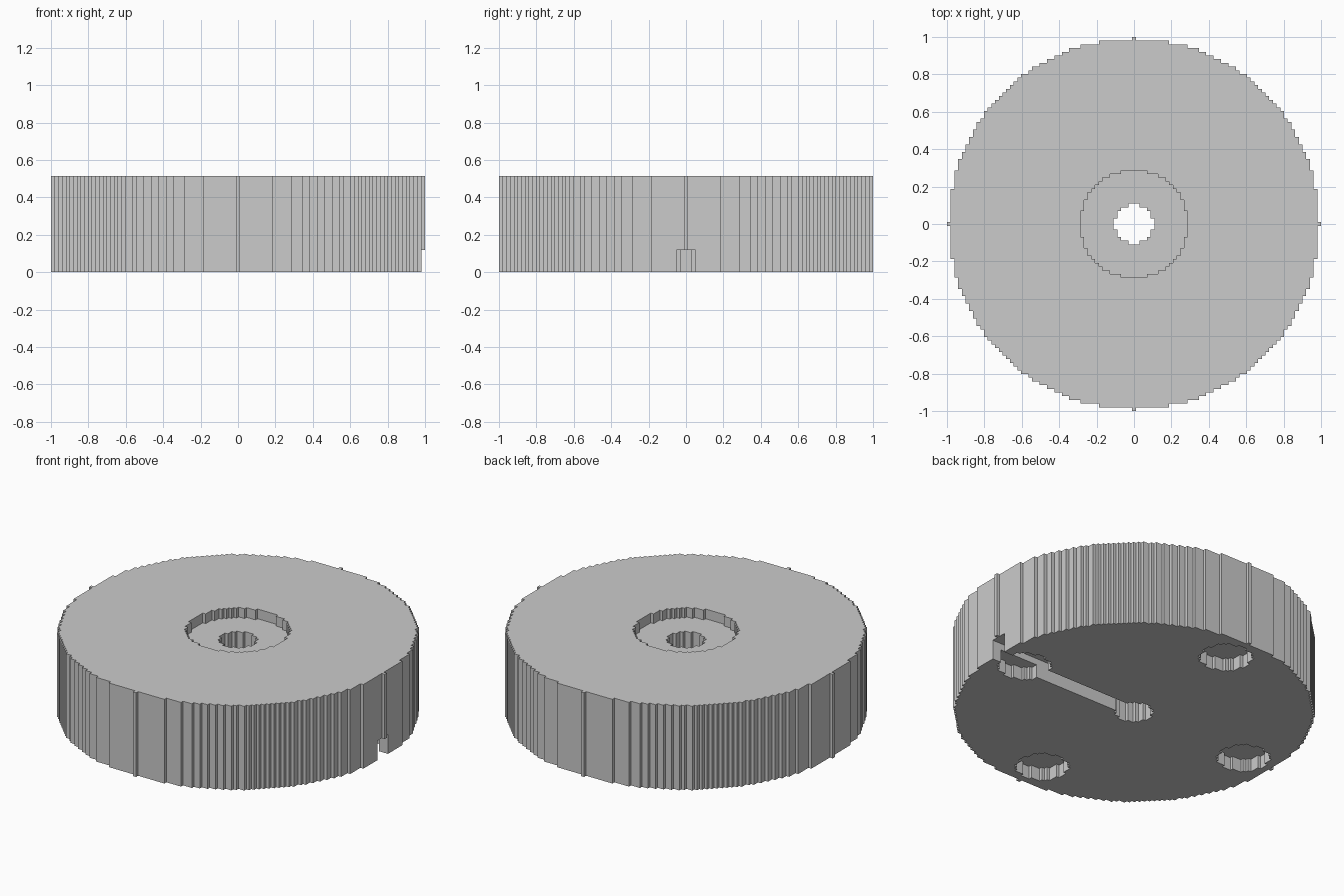
import bpy, bmesh

if "Cube" in bpy.data.objects:
    bpy.data.objects.remove(bpy.data.objects["Cube"], do_unlink=True)

R = 50                       # disc radius in blocks
S = 2 / (2 * R + 1)          # block size
LEVELS = [0, 4, 6, 23, 26]   # foot recess, cable groove, counterbore, top
FEET = [(40, 0), (-40, 0), (0, 40), (0, -40)]


def in_circle(i, j, r2, cx=0, cy=0):
    return (i - cx) ** 2 + (j - cy) ** 2 <= r2


def solid(i, j, k):
    """Whether the block column (i, j) is filled in height band k."""
    if not 0 <= k < len(LEVELS) - 1:
        return False
    if not in_circle(i, j, R * R) or in_circle(i, j, 27):
        return False                                   # rim and central bore
    if k == 3 and in_circle(i, j, 208):
        return False                                   # top counterbore
    if k <= 1 and i >= 0 and abs(j) <= 2:
        return False                                   # groove to the rim
    if k == 0 and any(in_circle(i, j, 52, cx, cy) for cx, cy in FEET):
        return False                                   # foot recesses
    return True


# Exposed faces of every filled column: neighbour direction and its corners
SIDES = {
    (1, 0, 0): [(1, 0, 0), (1, 1, 0), (1, 1, 1), (1, 0, 1)],
    (-1, 0, 0): [(0, 1, 0), (0, 0, 0), (0, 0, 1), (0, 1, 1)],
    (0, 1, 0): [(1, 1, 0), (0, 1, 0), (0, 1, 1), (1, 1, 1)],
    (0, -1, 0): [(0, 0, 0), (1, 0, 0), (1, 0, 1), (0, 0, 1)],
    (0, 0, 1): [(0, 0, 1), (1, 0, 1), (1, 1, 1), (0, 1, 1)],
    (0, 0, -1): [(0, 1, 0), (1, 1, 0), (1, 0, 0), (0, 0, 0)],
}

bm = bmesh.new()
corners = {}


def corner(i, j, k):
    if (i, j, k) not in corners:
        corners[i, j, k] = bm.verts.new(((i - 0.5) * S, (j - 0.5) * S, LEVELS[k] * S))
    return corners[i, j, k]


for k in range(len(LEVELS) - 1):
    for i in range(-R, R + 1):
        for j in range(-R, R + 1):
            if not solid(i, j, k):
                continue
            for (di, dj, dk), quad in SIDES.items():
                if not solid(i + di, j + dj, k + dk):
                    bm.faces.new([corner(i + a, j + b, k + c) for a, b, c in quad])

mesh = bpy.data.meshes.new("stepped_disc_base")
bm.to_mesh(mesh)
bm.free()
disc = bpy.data.objects.new("stepped_disc_base", mesh)
bpy.context.collection.objects.link(disc)

# Single plain grey
grey = bpy.data.materials.new("light_grey")
grey.use_nodes = True
color = (0.6, 0.6, 0.6, 1)
grey.diffuse_color = color
grey.node_tree.nodes["Principled BSDF"].inputs["Base Color"].default_value = color
mesh.materials.append(grey)
